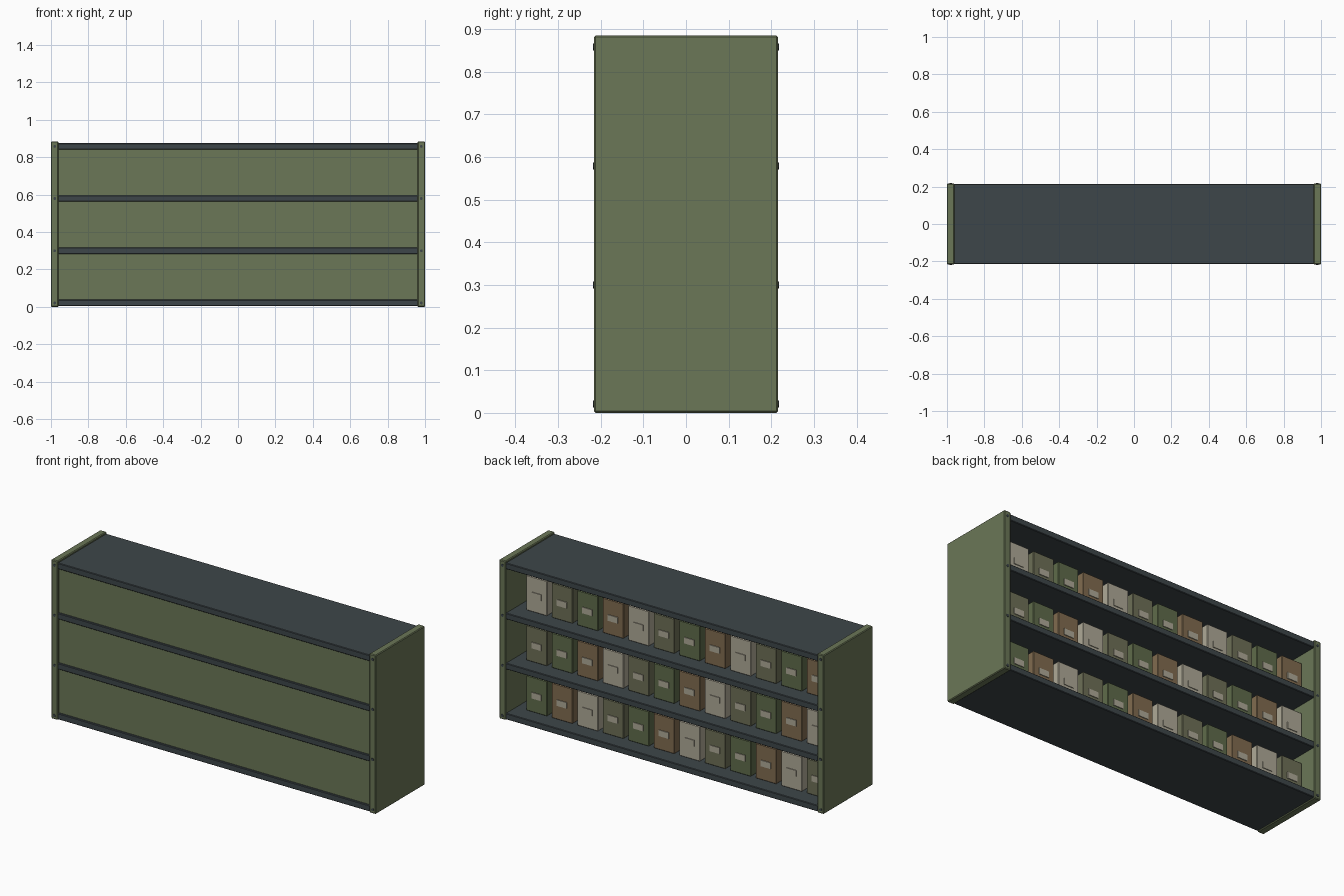
import bpy, math

if "Cube" in bpy.data.objects:
    bpy.data.objects.remove(bpy.data.objects["Cube"])

def mat(name, rgb):
    m = bpy.data.materials.new(name)
    m.diffuse_color = (*rgb, 1)
    m.use_nodes = True
    m.node_tree.nodes["Principled BSDF"].inputs["Base Color"].default_value = m.diffuse_color
    return m

GREEN = mat("panel_green", (0.147, 0.184, 0.095))
SLATE = mat("shelf_slate", (0.048, 0.061, 0.067))
CREAM = mat("box_cream", (0.43, 0.40, 0.31))
OLIVE = mat("box_olive", (0.155, 0.16, 0.095))
MOSS = mat("box_moss", (0.115, 0.15, 0.07))
BROWN = mat("box_brown", (0.22, 0.15, 0.08))

def box(name, lo, hi, material, bevel=0.0):
    bpy.ops.mesh.primitive_cube_add(size=1, location=[(a + b) / 2 for a, b in zip(lo, hi)])
    o = bpy.context.object
    o.name = name
    o.scale = [b - a for a, b in zip(lo, hi)]
    bpy.ops.object.transform_apply(location=False, rotation=False, scale=True)
    o.data.materials.append(material)
    if bevel:
        b = o.modifiers.new("bevel", 'BEVEL')
        b.width = bevel
        b.segments = 1
    return o

DEPTH, HEIGHT, THICK = 0.216, 0.885, 0.034
LEVELS = [0.004 + 0.279 * i for i in range(4)]

# upright side panels
for s, side in ((-1, "left"), (1, "right")):
    x0, x1 = sorted((s, s * 0.96))
    box(f"{side}_side_panel", (x0, -DEPTH, 0), (x1, DEPTH, HEIGHT), GREEN, 0.004)

# shelf boards, with a bolt at each end on both panel edges
for i, z in enumerate(LEVELS):
    box(f"shelf_{i}", (-0.962, -DEPTH + 0.002, z), (0.962, DEPTH - 0.002, z + THICK), SLATE, 0.003)
    for sx in (-1, 1):
        for sy in (-1, 1):
            bpy.ops.mesh.primitive_cylinder_add(vertices=10, radius=0.008, depth=0.006,
                location=(sx * 0.98, sy * (DEPTH - 0.001), z + THICK / 2),
                rotation=(math.pi / 2, 0, 0))
            bpy.context.object.name = "bolt"
            bpy.context.object.data.materials.append(SLATE)

# closed panel between the shelves on the front side
for i in range(3):
    box(f"backing_panel_{i}", (-0.962, -0.204, LEVELS[i] + THICK - 0.002),
        (0.962, -0.186, LEVELS[i + 1] + 0.002), GREEN)

# storage boxes with label plates, facing the open side
PALETTE = [CREAM, OLIVE, MOSS, BROWN]
PITCH, WIDTH, TALL, FACE_Y = 0.157, 0.128, 0.195, 0.125
for row in range(3):
    z = LEVELS[row] + THICK
    for i in range(12):
        x = 0.833 - PITCH * i
        box(f"storage_box_{row}_{i}", (x - WIDTH / 2, -0.175, z),
            (x + WIDTH / 2, FACE_Y, z + TALL), PALETTE[(i + 2 - row) % 4], 0.003)
        zc = z + TALL * 0.48
        box(f"label_plate_{row}_{i}", (x - 0.03, FACE_Y - 0.002, zc - 0.017),
            (x + 0.03, FACE_Y + 0.004, zc + 0.017), CREAM)
